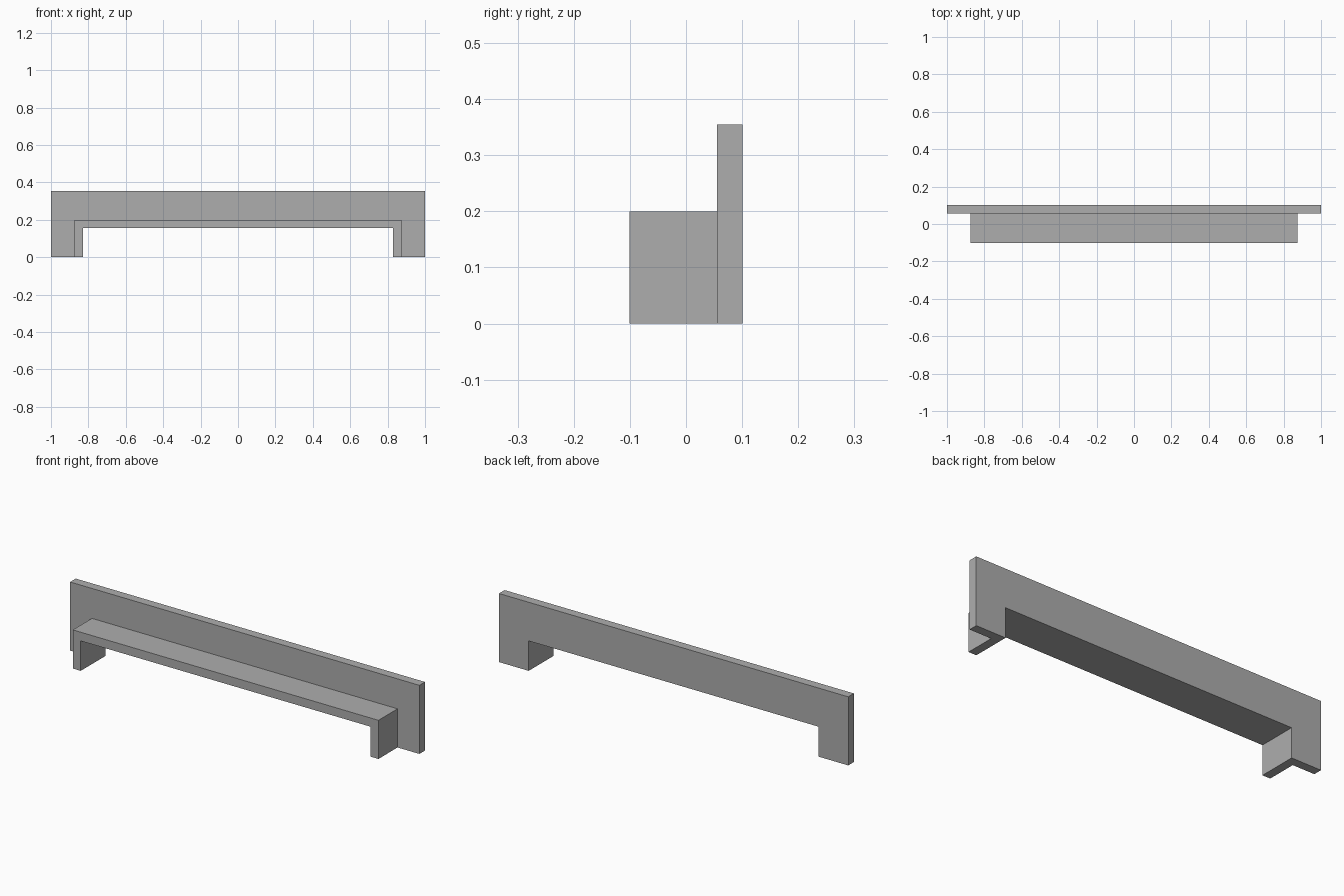
import bpy, bmesh

cube = bpy.data.objects.get("Cube")
if cube:
    bpy.data.objects.remove(cube, do_unlink=True)

# Plain grey finish
grey = bpy.data.materials.new("plain_grey")
grey.use_nodes = True
colour = (0.42, 0.42, 0.42, 1)
grey.diffuse_color = colour
grey.node_tree.nodes["Principled BSDF"].inputs["Base Color"].default_value = colour

OPENING_X, OPENING_Z = 0.83, 0.155


def arch(name, half_width, height, front, back):
    """Board with the shared opening cut from its lower edge."""
    half = [(half_width, height), (half_width, 0), (OPENING_X, 0), (OPENING_X, OPENING_Z)]
    profile = half + [(-x, z) for x, z in reversed(half)]
    bm = bmesh.new()
    face = bm.faces.new([bm.verts.new((x, front, z)) for x, z in profile])
    new = bmesh.ops.extrude_face_region(bm, geom=[face])["geom"]
    verts = [v for v in new if isinstance(v, bmesh.types.BMVert)]
    bmesh.ops.translate(bm, verts=verts, vec=(0, back - front, 0))
    bmesh.ops.recalc_face_normals(bm, faces=bm.faces)
    mesh = bpy.data.meshes.new(name)
    bm.to_mesh(mesh)
    bm.free()
    mesh.materials.append(grey)
    obj = bpy.data.objects.new(name, mesh)
    bpy.context.collection.objects.link(obj)
    return obj


# Tall backboard, and the narrower shelf that projects from its front
bench = arch("backboard_with_shelf", 1.0, 0.355, 0.055, 0.101)
shelf = arch("shelf", 0.875, 0.2, -0.101, 0.08)

# Merge the two into one solid
union = bench.modifiers.new("merge_shelf", "BOOLEAN")
union.operation = "UNION"
union.solver = "EXACT"
union.object = shelf
bpy.context.view_layer.objects.active = bench
bpy.ops.object.modifier_apply(modifier=union.name)
bpy.data.objects.remove(shelf, do_unlink=True)
